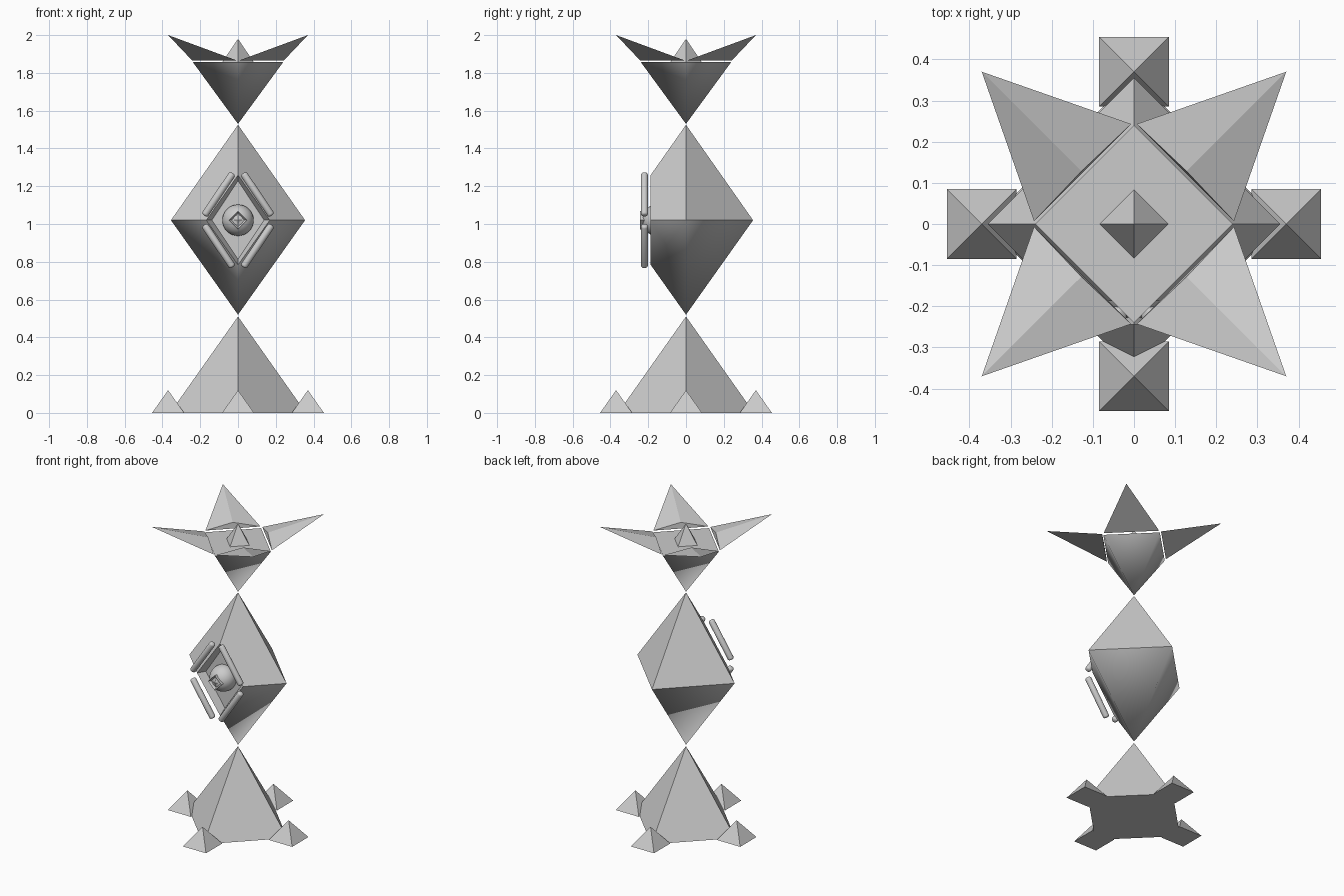
import bpy, bmesh, math
from mathutils import Matrix, Vector

cube = bpy.data.objects.get("Cube")
if cube:
    bpy.data.objects.remove(cube, do_unlink=True)

stone = bpy.data.materials.new("grey stone")
stone.use_nodes = True
grey = (0.6, 0.6, 0.6, 1)
stone.diffuse_color = grey
stone.node_tree.nodes["Principled BSDF"].inputs["Base Color"].default_value = grey


def finish(bm, name):
    bmesh.ops.recalc_face_normals(bm, faces=bm.faces)
    mesh = bpy.data.meshes.new(name)
    bm.to_mesh(mesh)
    bm.free()
    mesh.materials.append(stone)
    obj = bpy.data.objects.new(name, mesh)
    bpy.context.collection.objects.link(obj)
    return obj


def solid(points, faces):
    bm = bmesh.new()
    verts = [bm.verts.new(p) for p in points]
    for f in faces:
        bm.faces.new([verts[i] for i in f])
    return bm


def ring(radius, z, turn=0):
    return [(radius * math.cos(turn + i * math.pi / 2),
             radius * math.sin(turn + i * math.pi / 2), z) for i in range(4)]


def pyramid(radius, base, apex, turn=0, centre=(0, 0, 0)):
    bm = solid(ring(radius, base, turn) + [(0, 0, apex)],
               [(i, (i + 1) % 4, 4) for i in range(4)] + [(3, 2, 1, 0)])
    bmesh.ops.translate(bm, verts=bm.verts, vec=centre)
    return bm


def smooth_underside(bm):
    bm.normal_update()
    for f in bm.faces:
        f.smooth = f.normal.z < -0.1


# Base pyramid with four small feet
finish(pyramid(0.36, 0, 0.51), "base_pyramid")
for side, (x, y) in zip(("left", "back", "right", "front"),
                        ((1, 0), (0, 1), (-1, 0), (0, -1))):
    finish(pyramid(0.085 * math.sqrt(2), 0, 0.12, math.pi / 4,
                   (0.37 * x, 0.37 * y, 0)), side + "_foot")

# Double-pyramid body, cut flat in front with a recessed panel
mid = 1.02
bm = solid(ring(0.355, mid) + [(0, 0, 1.525), (0, 0, 0.52)],
           [(i, (i + 1) % 4, 4) for i in range(4)]
           + [((i + 1) % 4, i, 5) for i in range(4)])
cut = bmesh.ops.bisect_plane(bm, geom=bm.verts[:] + bm.edges[:] + bm.faces[:],
                             plane_co=(0, -0.187, 0), plane_no=(0, -1, 0),
                             clear_outer=True)
rim = [g for g in cut["geom_cut"] if isinstance(g, bmesh.types.BMEdge)]
panel = bmesh.ops.contextual_create(bm, geom=rim)["faces"]
bmesh.ops.recalc_face_normals(bm, faces=bm.faces)
smooth_underside(bm)
for f in panel:
    f.smooth = False
bmesh.ops.inset_individual(bm, faces=panel, thickness=0.03, depth=-0.05)
for f in bm.faces:
    if all(v.co.y < -0.18 or abs(v.co.x) < 0.16 and v.co.y < -0.1 for v in f.verts):
        f.smooth = False
finish(bm, "body")

# Round eye and its hollow diamond pupil
bm = bmesh.new()
bmesh.ops.create_uvsphere(bm, u_segments=32, v_segments=16, radius=0.083)
bmesh.ops.translate(bm, verts=bm.verts, vec=(0, -0.153, mid))
for f in bm.faces:
    f.smooth = True
finish(bm, "eye")

bm = bmesh.new()
bmesh.ops.create_cone(bm, cap_ends=True, segments=4, radius1=0.048,
                      radius2=0.048, depth=0.05)
bm.normal_update()
front = [f for f in bm.faces if f.normal.z > 0.9]
bmesh.ops.inset_individual(bm, faces=front, thickness=0.014, depth=-0.015)
bmesh.ops.poke(bm, faces=front, offset=0.012)
bmesh.ops.transform(bm, verts=bm.verts, matrix=Matrix.Translation((0, -0.219, mid))
                    @ Matrix.Rotation(math.pi / 2, 4, "X"))
finish(bm, "pupil")

# Four rounded bars floating around the panel
for side, sx in (("left", 1), ("right", -1)):
    for level, sz in (("upper", 1), ("lower", -1)):
        a = Vector((0.178 * sx, -0.22, mid + 0.025 * sz))
        b = Vector((0.028 * sx, -0.22, mid + 0.248 * sz))
        bm = bmesh.new()
        bmesh.ops.create_cone(bm, cap_ends=True, segments=16, radius1=0.019,
                              radius2=0.019, depth=(b - a).length)
        caps = [e for e in bm.edges if abs(e.verts[0].co.z - e.verts[1].co.z) < 0.001]
        bmesh.ops.bevel(bm, geom=caps, offset=0.012, segments=3,
                        profile=0.5, affect="EDGES")
        for f in bm.faces:
            f.smooth = True
        turn = (b - a).to_track_quat("Z", "Y").to_matrix().to_4x4()
        bmesh.ops.transform(bm, verts=bm.verts,
                            matrix=Matrix.Translation((a + b) / 2) @ turn)
        finish(bm, f"{level}_{side}_bar")

# Inverted head pyramid with a small crown point
bm = pyramid(0.24, 1.858, 1.53)
bmesh.ops.recalc_face_normals(bm, faces=bm.faces)
smooth_underside(bm)
finish(bm, "head")
finish(pyramid(0.083, 1.858, 1.98), "crown_point")

# Four swept wings around the head
for side, sx in (("left", 1), ("right", -1)):
    for end, sy in (("back", 1), ("front", -1)):
        points = [(0.243, 0.007, 1.866), (0.007, 0.243, 1.866),
                  (0.128, 0.128, 1.905), (0.37, 0.37, 2.0)]
        bm = solid([(x * sx, y * sy, z) for x, y, z in points],
                   [(0, 1, 3), (0, 2, 3), (1, 2, 3), (0, 1, 2)])
        finish(bm, f"{end}_{side}_wing")
